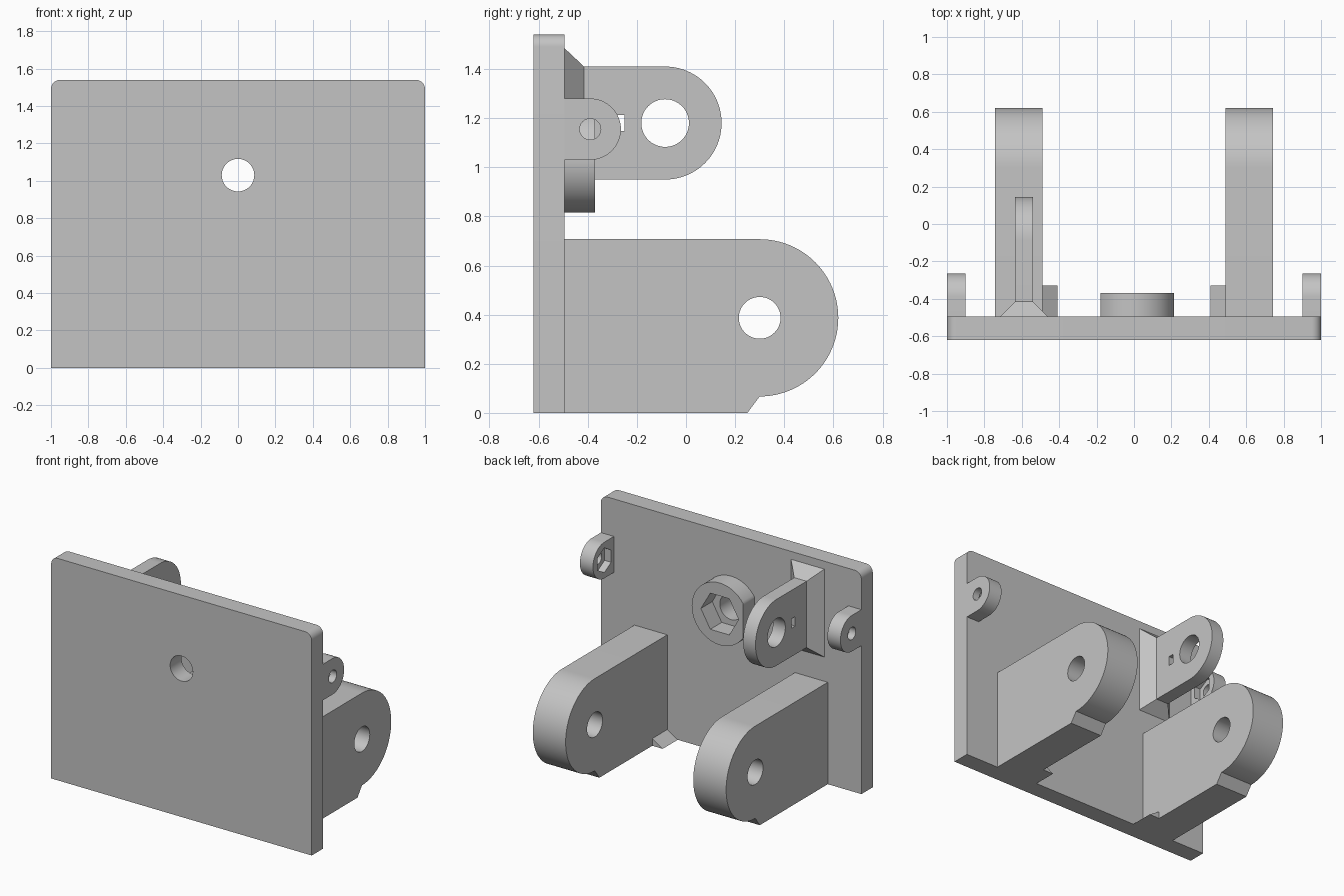
import bpy, bmesh
from math import pi, sin, cos, radians
from mathutils import Vector

if "Cube" in bpy.data.objects:
    bpy.data.objects.remove(bpy.data.objects["Cube"], do_unlink=True)

grey = bpy.data.materials.new("plain grey")
grey.use_nodes = True
grey.diffuse_color = (0.55, 0.55, 0.55, 1)
grey.node_tree.nodes["Principled BSDF"].inputs["Base Color"].default_value = (0.55, 0.55, 0.55, 1)

BACK = -0.495   # back surface of the plate
FRONT = -0.62


def arc(cu, cv, r, start, end, steps=32):
    """Points on an arc, angles in degrees."""
    angles = [radians(start + (end - start) * i / steps) for i in range(steps + 1)]
    return [(cu + r * cos(a), cv + r * sin(a)) for a in angles]


def ring(cu, cv, r, sides=64, turn=0):
    return arc(cu, cv, r, turn, turn + 360, sides)[:-1]


def finish(name, bm):
    bmesh.ops.recalc_face_normals(bm, faces=bm.faces)
    mesh = bpy.data.meshes.new(name)
    bm.to_mesh(mesh)
    bm.free()
    mesh.materials.append(grey)
    obj = bpy.data.objects.new(name, mesh)
    bpy.context.collection.objects.link(obj)
    return obj


def extrude(name, profile, axis, lo, hi):
    """Extrude a profile: (y, z) points along X, or (x, z) points along Y."""
    place = (lambda u, v: (lo, u, v)) if axis == "X" else (lambda u, v: (u, lo, v))
    shift = Vector((hi - lo, 0, 0)) if axis == "X" else Vector((0, hi - lo, 0))
    bm = bmesh.new()
    face = bm.faces.new([bm.verts.new(place(u, v)) for u, v in profile])
    new = bmesh.ops.extrude_face_region(bm, geom=[face])["geom"]
    bmesh.ops.translate(bm, vec=shift, verts=[g for g in new if isinstance(g, bmesh.types.BMVert)])
    if not any(f.is_valid and f == face for f in bm.faces):
        bm.faces.new([v for v in face.verts])
    return finish(name, bm)


def cut(obj, profile, axis, lo, hi):
    """Cut an extruded profile out of an object."""
    cutter = extrude("cutter", profile, axis, lo, hi)
    cutter.hide_render = True
    mod = obj.modifiers.new("cut", "BOOLEAN")
    mod.operation = "DIFFERENCE"
    mod.solver = "EXACT"
    mod.object = cutter
    bpy.context.view_layer.objects.active = obj
    bpy.ops.object.modifier_apply(modifier=mod.name)
    bpy.data.objects.remove(cutter, do_unlink=True)


def rect(u0, u1, v0, v1):
    return [(u0, v0), (u1, v0), (u1, v1), (u0, v1)]


parts = []

# Mounting plate with two rounded top corners and a bolt hole
outline = [(-1, 0), (1, 0)] + arc(0.95, 1.49, 0.05, 0, 90, 8) + arc(-0.95, 1.49, 0.05, 90, 180, 8)
plate = extrude("mounting_plate", outline, "Y", FRONT, BACK)
cut(plate, ring(0, 1.03, 0.087), "Y", -0.8, 0)
parts.append(plate)

# Round boss with one flat side and a hexagonal nut pocket
boss_outline = [(max(x, -0.18), z) for x, z in ring(0, 1.03, 0.215, 96)]
boss = extrude("nut_boss", boss_outline, "Y", BACK, -0.37)
cut(boss, ring(0, 1.03, 0.145, 6), "Y", -0.6, -0.2)
parts.append(boss)

# Mirrored arms, lugs and wedges
arm_outline = [(BACK, 0), (0.25, 0), (0.30, 0.067)] + arc(0.30, 0.387, 0.32, -90, 90, 48)[1:] + [(BACK, 0.707)]
lug_outline = [(BACK, 1.03)] + arc(-0.39, 1.155, 0.125, -90, 90) + [(BACK, 1.28)]
for side, s in (("left", 1), ("right", -1)):
    arm = extrude(side + "_hinge_arm", arm_outline, "X", s * 0.49, s * 0.742)
    cut(arm, ring(0.30, 0.387, 0.085), "X", s * 0.3, s * 0.9)

    lug = extrude(side + "_side_lug", lug_outline, "X", s * 0.9, s)
    cut(lug, ring(-0.39, 1.155, 0.043, 32), "X", s * 0.8, s * 1.1)
    cut(lug, ring(-0.39, 1.155, 0.085, 6, 30), "X", s * 0.8, s * 0.95)

    wedge = extrude(side + "_wedge", [(s * 0.41, 0), (s * 0.49, 0), (s * 0.49, 0.05)], "Y", BACK, -0.33)
    parts += [arm, lug, wedge]

# Upper arm with a pivot hole and a small slot
upper_outline = [(BACK, 0.95)] + arc(-0.085, 1.18, 0.23, -90, 90, 48) + [(BACK, 1.41)]
upper = extrude("upper_arm", upper_outline, "X", -0.635, -0.54)
cut(upper, ring(-0.085, 1.18, 0.097), "X", -0.8, -0.4)
cut(upper, rect(-0.29, -0.25, 1.147, 1.213), "X", -0.8, -0.4)
parts.append(upper)

# Flared foot joining the upper arm to the plate
bm = bmesh.new()
wide = [bm.verts.new((x, BACK, z)) for x, z in rect(-0.715, -0.46, 0.875, 1.485)]
slim = [bm.verts.new((x, -0.415, z)) for x, z in rect(-0.635, -0.54, 0.95, 1.41)]
bm.faces.new(wide)
bm.faces.new(slim)
for i in range(4):
    j = (i + 1) % 4
    bm.faces.new((wide[i], wide[j], slim[j], slim[i]))
parts.append(finish("upper_arm_foot", bm))

# Smooth the curves and keep the edges sharp
bpy.ops.object.select_all(action="DESELECT")
for obj in parts:
    obj.select_set(True)
bpy.context.view_layer.objects.active = plate
bpy.ops.object.shade_smooth_by_angle(angle=radians(30))
